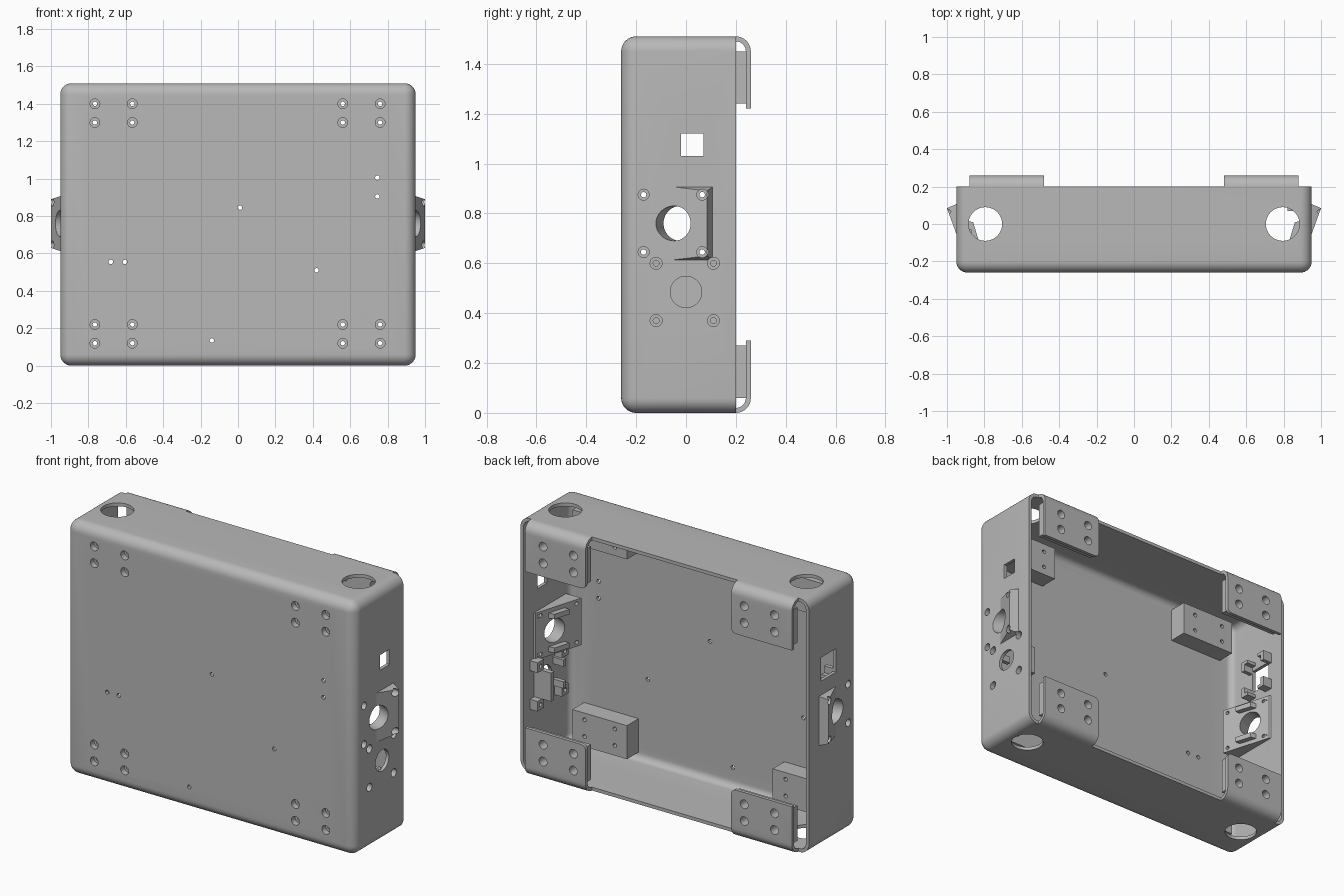
import bpy, bmesh, math
from mathutils import Matrix, Vector

cube = bpy.data.objects.get("Cube")
if cube:
    bpy.data.objects.remove(cube, do_unlink=True)

grey = bpy.data.materials.new("mid_grey")
grey.use_nodes = True
grey.diffuse_color = (0.48, 0.48, 0.48, 1)
grey.node_tree.nodes["Principled BSDF"].inputs["Base Color"].default_value = (0.48, 0.48, 0.48, 1)

W, FRONT, BACK, H, T = 0.95, -0.26, 0.2, 1.51, 0.02
parts = []


def finish(name, bm, part=True):
    bmesh.ops.recalc_face_normals(bm, faces=bm.faces)
    me = bpy.data.meshes.new(name)
    bm.to_mesh(me)
    bm.free()
    me.materials.append(grey)
    ob = bpy.data.objects.new(name, me)
    bpy.context.collection.objects.link(ob)
    if part:
        parts.append(ob)
    return ob


def box(bm, lo, hi):
    lo, hi = Vector(lo), Vector(hi)
    size = [abs(s) for s in hi - lo]
    return bmesh.ops.create_cube(bm, size=1, matrix=Matrix.Translation((lo + hi) / 2) @ Matrix.Diagonal((*size, 1)))


def rod(bm, r, a, b, segments=20):
    a, b = Vector(a), Vector(b)
    rot = (b - a).to_track_quat('Z', 'Y').to_matrix().to_4x4()
    bmesh.ops.create_cone(bm, cap_ends=True, segments=segments, radius1=r, radius2=r,
                          depth=(b - a).length, matrix=Matrix.Translation((a + b) / 2) @ rot)


def hull(bm, points):
    verts = [bm.verts.new(p) for p in points]
    bmesh.ops.convex_hull(bm, input=verts)


def apply(ob, kind, **settings):
    mod = ob.modifiers.new(kind, kind)
    for key, value in settings.items():
        setattr(mod, key, value)
    bpy.context.view_layer.objects.active = ob
    bpy.ops.object.modifier_apply(modifier=mod.name)


# Rounded shell, open at the back
bm = bmesh.new()
box(bm, (-W, FRONT, 0), (W, BACK, H))
bmesh.ops.delete(bm, geom=[f for f in bm.faces if f.calc_center_median().y > BACK - 0.01], context='FACES')
bmesh.ops.bevel(bm, geom=[e for e in bm.edges if not e.is_boundary], offset=0.06,
                offset_type='OFFSET', segments=8, profile=0.5, affect='EDGES', clamp_overlap=False)
shell = finish("shell", bm)
apply(shell, 'SOLIDIFY', thickness=T, offset=-1, use_even_offset=True)


def flip(z, up):
    return z if up else H - z


# Corner flanges, their pads and the mounting blocks on the front panel
for sx in (-1, 1):
    for up in (True, False):
        tag = ("left" if sx > 0 else "right") + ("_top" if up else "_bottom")
        arc = [math.pi / 2 * (1 - i / 8) for i in range(9)]
        outline = [(0.19, H)] + [(0.2 + 0.06 * math.cos(a), 1.45 + 0.06 * math.sin(a)) for a in arc]
        outline += [(0.26, 1.22), (0.24, 1.22)]
        outline += [(0.2 + 0.04 * math.cos(a), 1.45 + 0.04 * math.sin(a)) for a in reversed(arc)] + [(0.19, H - T)]
        bm = bmesh.new()
        face = bm.faces.new([bm.verts.new((sx * 0.48, y, flip(z, up))) for y, z in outline])
        ext = bmesh.ops.extrude_face_region(bm, geom=[face])["geom"]
        bmesh.ops.translate(bm, vec=(sx * 0.4, 0, 0), verts=[v for v in ext if isinstance(v, bmesh.types.BMVert)])
        corner = [e for e in bm.edges if all(abs(v.co.z - flip(1.22, up)) < 1e-4 and abs(v.co.x) < 0.5
                                             for v in e.verts)]
        bmesh.ops.bevel(bm, geom=corner, offset=0.03, segments=5, profile=0.5, affect='EDGES')
        finish(tag + "_flange", bm)

        bm = bmesh.new()
        box(bm, (sx * 0.49, 0.195, flip(1.24, up)), (sx * 0.87, 0.241, flip(1.45, up)))
        finish(tag + "_pad", bm)
        bm = bmesh.new()
        box(bm, (sx * 0.48, FRONT + 0.015, flip(1.25, up)), (sx * 0.84, -0.13, flip(1.45, up)))
        finish(tag + "_block", bm)

# Tilted side sockets: outer wedge, inner wedge and small retaining clips
MID = 0.76
tilt = Vector((0.94, -0.33, 0))
for sx in (-1, 1):
    side = "left" if sx > 0 else "right"
    bm = bmesh.new()
    hull(bm, [(sx * x, y, MID + s * h) for s in (-1, 1)
              for x, y, h in ((0.94, -0.08, 0.15), (0.94, 0.11, 0.15), (1.0, 0.085, 0.13))])
    finish(side + "_socket_bezel", bm)
    bm = bmesh.new()
    hull(bm, [(sx * x, y, MID + s * 0.14) for s in (-1, 1)
              for x, y in ((0.935, -0.2), (0.935, 0.11), (0.92, 0.1), (0.83, -0.2))])
    finish(side + "_socket_mount", bm)
    bm = bmesh.new()
    for s in (-1, 1):
        hull(bm, [(sx * x, y, MID + s * z) for z in (0.085, 0.115)
                  for x, y in ((0.9, -0.09), (0.92, 0.02), (0.83, -0.09), (0.86, 0.01))])
    finish(side + "_socket_clips", bm)

# Holder behind the lower round opening on the left wall
bm = bmesh.new()
box(bm, (0.82, 0.07, 0.4), (0.935, 0.1, 0.57))
box(bm, (0.86, -0.1, 0.4), (0.935, -0.075, 0.44))
box(bm, (0.86, -0.1, 0.53), (0.935, -0.075, 0.57))
finish("lower_holder", bm)
bm = bmesh.new()
for y in (-0.12, 0.11):
    for z in (0.37, 0.6):
        box(bm, (0.88, y - 0.03, z - 0.03), (0.935, y + 0.03, z + 0.03))
finish("holder_bosses", bm)

# Corner clips around the square opening on the right wall
bm = bmesh.new()
for sy in (-1, 1):
    for sz in (-1, 1):
        y, z = 0.015 + sy * 0.085, 1.06 + sz * 0.085
        box(bm, (-0.935, y - 0.012, z - 0.03), (-0.87, y + 0.012, z + 0.03))
        box(bm, (-0.935, y - sy * 0.04, z + sz * 0.01), (-0.87, y, z + sz * 0.03))
finish("square_opening_clips", bm)

# Cutters: narrow screw holes and wide openings
narrow, wide = bmesh.new(), bmesh.new()
for x in (-0.765, -0.565, 0.56, 0.76):
    for z in (0.12, 0.22, 1.3, 1.4):
        rod(narrow, 0.012, (x, -0.3, z), (x, 0.3, z), 12)
        rod(wide, 0.026, (x, -0.3, z), (x, -0.225, z))
        rod(wide, 0.026, (x, 0.19, z), (x, 0.3, z))
for x, z in ((0.01, 0.845), (0.745, 1.005), (0.745, 0.905), (-0.68, 0.555),
             (-0.605, 0.555), (0.42, 0.51), (-0.14, 0.135)):
    rod(narrow, 0.012, (x, -0.3, z), (x, -0.2, z), 12)
for sx in (-1, 1):
    for z in (0, H):
        rod(wide, 0.09, (sx * 0.795, 0, z - 0.05), (sx * 0.795, 0, z + 0.05), 40)
    axis = Vector((sx * tilt.x, tilt.y, 0))
    centre = Vector((sx * 0.96, -0.05, MID))
    rod(wide, 0.07, centre - axis * 0.25, centre + axis * 0.12, 40)
    for y in (-0.17, 0.065):
        for z in (0.645, 0.875):
            rod(wide, 0.022, (sx * 0.915, y, z), (sx * 1.1, y, z))
            rod(narrow, 0.011, (sx * 0.75, y, z), (sx * 1.1, y, z), 12)
for y in (-0.12, 0.11):
    for z in (0.37, 0.6):
        rod(wide, 0.024, (0.92, y, z), (1.1, y, z))
        rod(narrow, 0.012, (0.84, y, z), (1.1, y, z), 12)
rod(wide, 0.063, (0.9, 0, 0.485), (1.1, 0, 0.485), 40)
box(wide, (0.9, -0.02, 1.03), (1.1, 0.07, 1.12))
box(wide, (-1.1, -0.055, 0.99), (-0.9, 0.085, 1.13))

for cutter in (finish("narrow_cutter", narrow, False), finish("wide_cutter", wide, False)):
    cutter.hide_render = True
    for ob in parts:
        apply(ob, 'BOOLEAN', operation='DIFFERENCE', solver='EXACT', object=cutter)
    bpy.data.objects.remove(cutter, do_unlink=True)

# Smooth rounded surfaces, crisp edges
bpy.ops.object.select_all(action='DESELECT')
for ob in parts:
    ob.select_set(True)
bpy.context.view_layer.objects.active = shell
bpy.ops.object.shade_smooth_by_angle(angle=math.radians(30))
